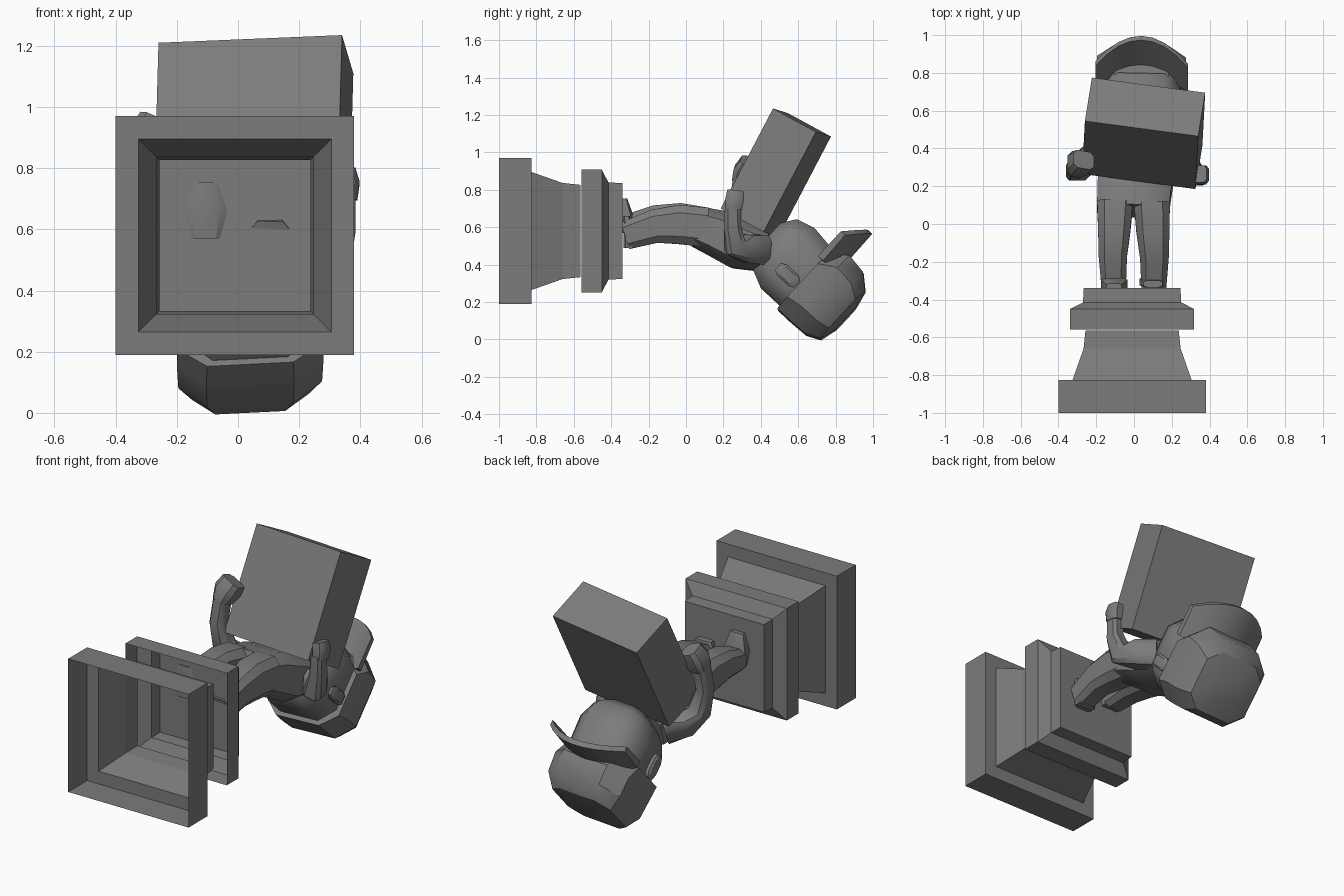
import bpy, bmesh, math
from mathutils import Vector, Matrix

cube = bpy.data.objects.get("Cube")
if cube:
    bpy.data.objects.remove(cube, do_unlink=True)

stone = bpy.data.materials.new("grey stone")
stone.use_nodes = True
colour = (0.2, 0.2, 0.2, 1)
stone.diffuse_color = colour
stone.node_tree.nodes["Principled BSDF"].inputs["Base Color"].default_value = colour

X = Vector((1, 0, 0))
OCTAGON = [(1, -.6), (1, .6), (.6, 1), (-.6, 1), (-1, .6), (-1, -.6), (-.6, -1), (.6, -1)]
SQUARE = [(1, -1), (1, 1), (-1, 1), (-1, -1)]


def loft(name, rings, ends=(True, True), smooth=0):
    """Skin a row of point rings, with optional end faces."""
    bm = bmesh.new()
    rows = [[bm.verts.new(p) for p in ring] for ring in rings]
    n = len(rows[0])
    for a, b in zip(rows, rows[1:]):
        for i in range(n):
            j = (i + 1) % n
            bm.faces.new((a[i], a[j], b[j], b[i]))
    if ends[0]:
        bm.faces.new(rows[0][::-1])
    if ends[1]:
        bm.faces.new(rows[-1])
    bmesh.ops.recalc_face_normals(bm, faces=bm.faces)
    mesh = bpy.data.meshes.new(name)
    bm.to_mesh(mesh)
    bm.free()
    mesh.materials.append(stone)
    ob = bpy.data.objects.new(name, mesh)
    bpy.context.collection.objects.link(ob)
    if smooth:
        bpy.ops.object.select_all(action='DESELECT')
        ob.select_set(True)
        bpy.context.view_layer.objects.active = ob
        bpy.ops.object.shade_smooth_by_angle(angle=math.radians(smooth))
    return ob


def ring(c, a, b, shape=OCTAGON):
    return [Vector(c) + a * s + b * t for s, t in shape]


def limb(name, path):
    """Eight-sided tube through (x, y, z, half width, half depth) stations."""
    pts = [Vector(p[:3]) for p in path]
    rings = []
    for i, p in enumerate(path):
        t = (pts[min(i + 1, len(pts) - 1)] - pts[max(i - 1, 0)]).normalized()
        side = (X - t * X.dot(t)).normalized()
        rings.append(ring(pts[i], side * p[3], t.cross(side) * p[4]))
    return loft(name, rings, smooth=40)


# Pedestal: open square shells along y
def shell(name, profile, closed):
    rings = [ring((-.01, y, .58), X * h, Vector((0, 0, h)), SQUARE) for y, h in profile]
    loft(name, rings, (False, closed))


shell("pedestal_base", [(-1, .39), (-.825, .39), (-.825, .315), (-.66, .257), (-.565, .247)], False)
shell("pedestal_cap", [(-.558, .328), (-.45, .328), (-.415, .26), (-.34, .256)], True)

# Legs
limb("right_leg", [(-.1, .11, .6, .095, .105), (-.105, -.04, .63, .085, .1),
                   (-.112, -.17, .635, .075, .082), (-.108, -.31, .61, .066, .06)])
limb("left_leg", [(.095, .11, .6, .095, .105), (.1, -.04, .615, .088, .105),
                  (.108, -.17, .605, .076, .09), (.105, -.325, .555, .066, .075)])


# Feet, lofted from heel to toe
def foot(name, x, stations):
    rings = [ring((x, (y0 + y1) / 2, z), X * w, Vector((0, (y1 - y0) / 2, 0)))
             for z, y0, y1, w in stations]
    loft(name, rings, smooth=30)


foot("right_foot", -.105, [(.57, -.35, -.27, .055), (.66, -.355, -.28, .07), (.755, -.345, -.315, .04)])
foot("left_foot", .1, [(.49, -.335, -.27, .055), (.58, -.335, -.28, .072), (.66, -.335, -.3, .05)])

# Torso and neck
limb("torso", [(-.005, .07, .6, .19, .11), (.0, .16, .57, .195, .125),
               (.015, .29, .51, .2, .135), (.03, .43, .47, .19, .11)])
limb("neck", [(.03, .4, .47, .09, .08), (.04, .52, .44, .09, .08)])

# Arms and hands
limb("left_arm", [(.18, .41, .48, .06, .08), (.27, .33, .485, .065, .075), (.315, .26, .5, .055, .06),
                  (.345, .25, .6, .04, .045), (.35, .25, .72, .035, .042)])
limb("left_hand", [(.355, .255, .7, .035, .045), (.36, .26, .75, .038, .05), (.35, .265, .79, .035, .045)])
limb("right_arm", [(-.15, .41, .48, .06, .08), (-.24, .34, .51, .06, .07), (-.29, .29, .58, .055, .06),
                   (-.32, .28, .72, .04, .05), (-.31, .3, .85, .04, .05)])
limb("right_hand", [(-.31, .3, .84, .045, .055), (-.29, .32, .9, .065, .065), (-.265, .34, .95, .06, .05)])

# Large tilted box held in both hands
wide, deep, tall = Vector((.6, -.08, .025)), Vector((.037, .23, -.125)), Vector((-.015, -.28, -.535))
centre = Vector((.051, .48, .8925))
loft("carried_box", [ring(centre + tall * s, wide / 2, deep / 2, SQUARE) for s in (-.5, .5)])

# Head frame: sideways, up and forward axes of the tilted head
UP, FWD = Vector((0, .733, -.683)), Vector((0, .683, .733))
SIDE = Vector((1, -.02, .05))


def on_head(x, u, f):
    return Vector((.04, 0, 0)) + SIDE * x + UP * u + FWD * f


def head_loft(name, stations, smooth):
    """Stations are (up, back, front, half width)."""
    rings = [ring(on_head(0, u, (f0 + f1) / 2), SIDE * w, FWD * ((f1 - f0) / 2))
             for u, f0, f1, w in stations]
    loft(name, rings, smooth=smooth)


head_loft("head", [(-.05, .6, .8, .1), (0, .52, .87, .17), (.1, .475, .9, .205), (.27, .475, .88, .205)], 50)
head_loft("cap_crown", [(.25, .45, .85, .235), (.34, .45, .92, .24), (.45, .455, .905, .235),
                        (.525, .49, .84, .19), (.55, .58, .74, .1)], 35)

# Arched cap bill, swept from side to side
bill = []
for i in range(9):
    s = i / 4 - 1
    u, out = .235 + .09 * (1 - s * s), 1.09 - .11 * s ** 2
    bill.append([on_head(.245 * s, u + du, f) for f, du in
                 ((.8, -.012), (out, -.012), (out, .018), (.8, .025))])
loft("cap_bill", bill, smooth=35)

# Ears
for name, s in (("left_ear", 1), ("right_ear", -1)):
    loft(name, [ring(on_head(s * x, .175, .615), UP * h, FWD * h * .55)
                for x, h in ((.19, .06), (.225, .07), (.235, .05))], smooth=30)
